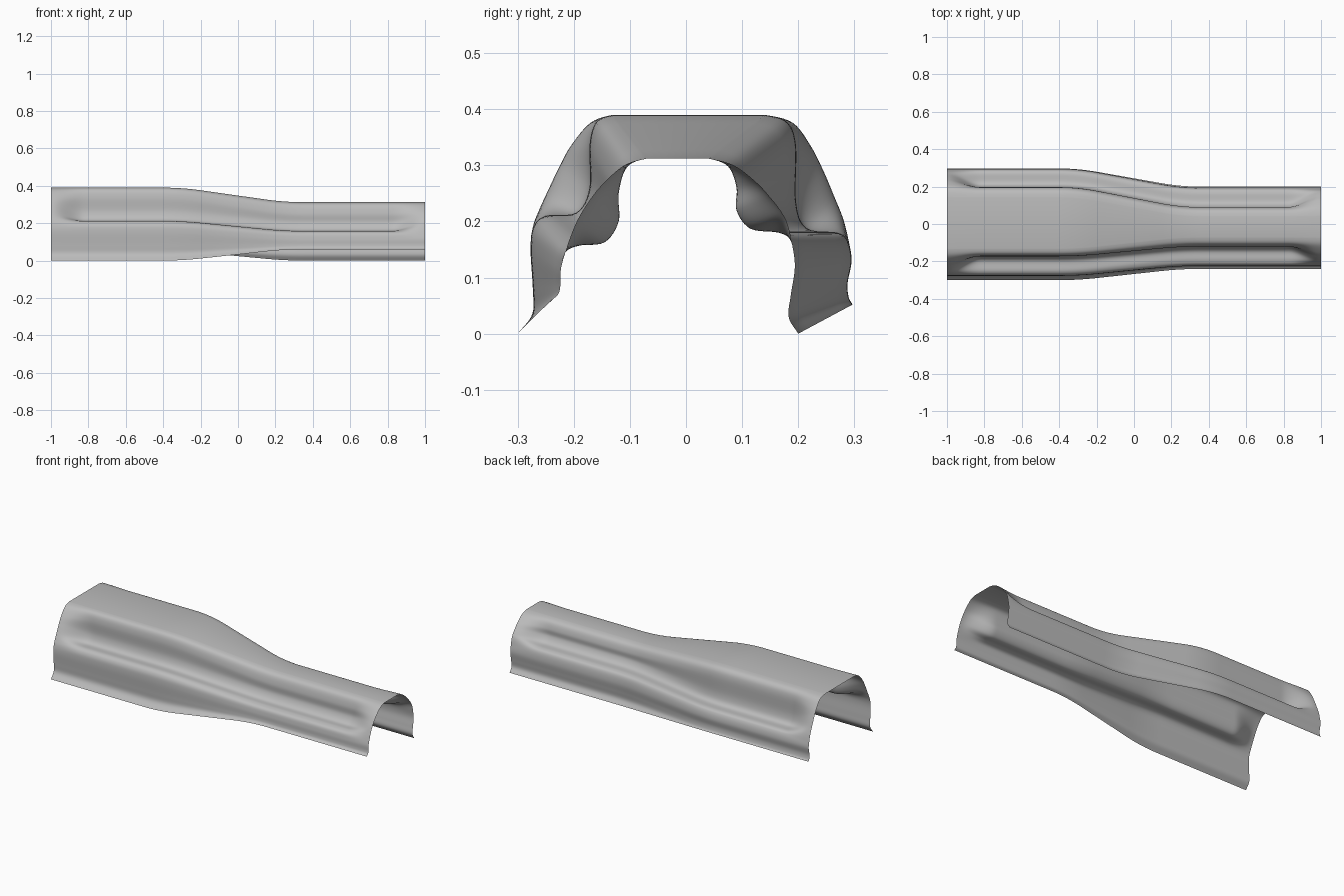
import bpy
import bmesh
from mathutils import Vector

cube = bpy.data.objects.get("Cube")
if cube:
    bpy.data.objects.remove(cube)

STATIONS = 140      # cross-sections along the length
STEPS = 6           # subdivisions between profile points

# Flank profiles (outward distance, height), from the top edge downwards.
# "plain" is the open end, "groove" the recessed ledge, "skirt" the shared lower wall.
FRONT_WIDE = dict(
    plain=[(.13, .39), (.17, .376), (.205, .335), (.227, .295), (.246, .255), (.262, .22), (.273, .19)],
    groove=[(.13, .39), (.16, .377), (.172, .335), (.172, .26), (.195, .216), (.25, .21), (.272, .19)],
    skirt=[(.277, .15), (.273, .08), (.274, .035), (.3, 0)])
FRONT_NARROW = dict(
    plain=[(.07, .312), (.11, .3), (.15, .265), (.175, .233), (.192, .205), (.205, .175), (.215, .145)],
    groove=[(.07, .312), (.105, .297), (.12, .25), (.12, .2), (.145, .163), (.19, .157), (.215, .145)],
    skirt=[(.223, .115), (.224, .085), (.228, .07), (.24, .06)])
BACK_WIDE = dict(
    plain=[(.14, .39), (.19, .376), (.222, .335), (.245, .29), (.264, .245), (.28, .205), (.29, .165)],
    groove=[(.14, .39), (.18, .377), (.196, .335), (.196, .235), (.215, .188), (.27, .18), (.288, .165)],
    skirt=[(.295, .13), (.288, .09), (.29, .065), (.297, .052)])
BACK_NARROW = dict(
    plain=[(.04, .312), (.085, .3), (.125, .27), (.15, .243), (.168, .22), (.18, .198), (.188, .165)],
    groove=[(.04, .312), (.075, .298), (.09, .26), (.09, .22), (.115, .187), (.165, .18), (.187, .165)],
    skirt=[(.194, .12), (.187, .07), (.183, .03), (.2, 0)])


def clamp(value):
    return max(0.0, min(1.0, value))


def smoothstep(value):
    value = clamp(value)
    return value * value * (3 - 2 * value)


def narrowing(x):
    """Straight ramp with rounded ends, from the wide half to the narrow half."""
    samples = [clamp((x + 0.3 + 0.01 * k) / 0.55) for k in range(-10, 11)]
    return sum(samples) / len(samples)


def mix(first, second, t):
    return [Vector(a).lerp(Vector(b), t) for a, b in zip(first, second)]


def smooth_curve(points):
    """Catmull-Rom curve that leaves the flat top horizontally."""
    ends = [points[0] - Vector((0.03, 0))] + points + [2 * points[-1] - points[-2]]
    curve = []
    for p, a, b, n in zip(ends, ends[1:], ends[2:], ends[3:]):
        for k in range(STEPS):
            t = k / STEPS
            curve.append(0.5 * (2 * a + (b - p) * t + (2 * p - 5 * a + 4 * b - n) * t ** 2
                                + (3 * a - p - 3 * b + n) * t ** 3))
    return curve + [points[-1]]


def flank(wide, narrow, x):
    depth = smoothstep((1 - abs(x)) / 0.18)
    sections = [mix(s["plain"], s["groove"], depth) + mix(s["skirt"], s["skirt"], 0)
                for s in (wide, narrow)]
    return smooth_curve(mix(*sections, narrowing(x)))


# Sheet cover: both flanks joined across a flat top
bm = bmesh.new()
rows = []
for i in range(STATIONS + 1):
    x = 2 * i / STATIONS - 1
    front = [(-p.x, p.y) for p in reversed(flank(FRONT_WIDE, FRONT_NARROW, x))]
    back = [(p.x, p.y) for p in flank(BACK_WIDE, BACK_NARROW, x)]
    rows.append([bm.verts.new((x, y, z)) for y, z in front + back])
for row, following in zip(rows, rows[1:]):
    for j in range(len(row) - 1):
        bm.faces.new((row[j], following[j], following[j + 1], row[j + 1])).smooth = True

mesh = bpy.data.meshes.new("sheet_cover")
bm.to_mesh(mesh)
bm.free()
cover = bpy.data.objects.new("sheet_cover", mesh)
bpy.context.collection.objects.link(cover)

# Plain grey finish
grey = bpy.data.materials.new("mid grey")
grey.use_nodes = True
colour = (0.5, 0.5, 0.5, 1)
grey.diffuse_color = colour
grey.node_tree.nodes["Principled BSDF"].inputs["Base Color"].default_value = colour
mesh.materials.append(grey)
